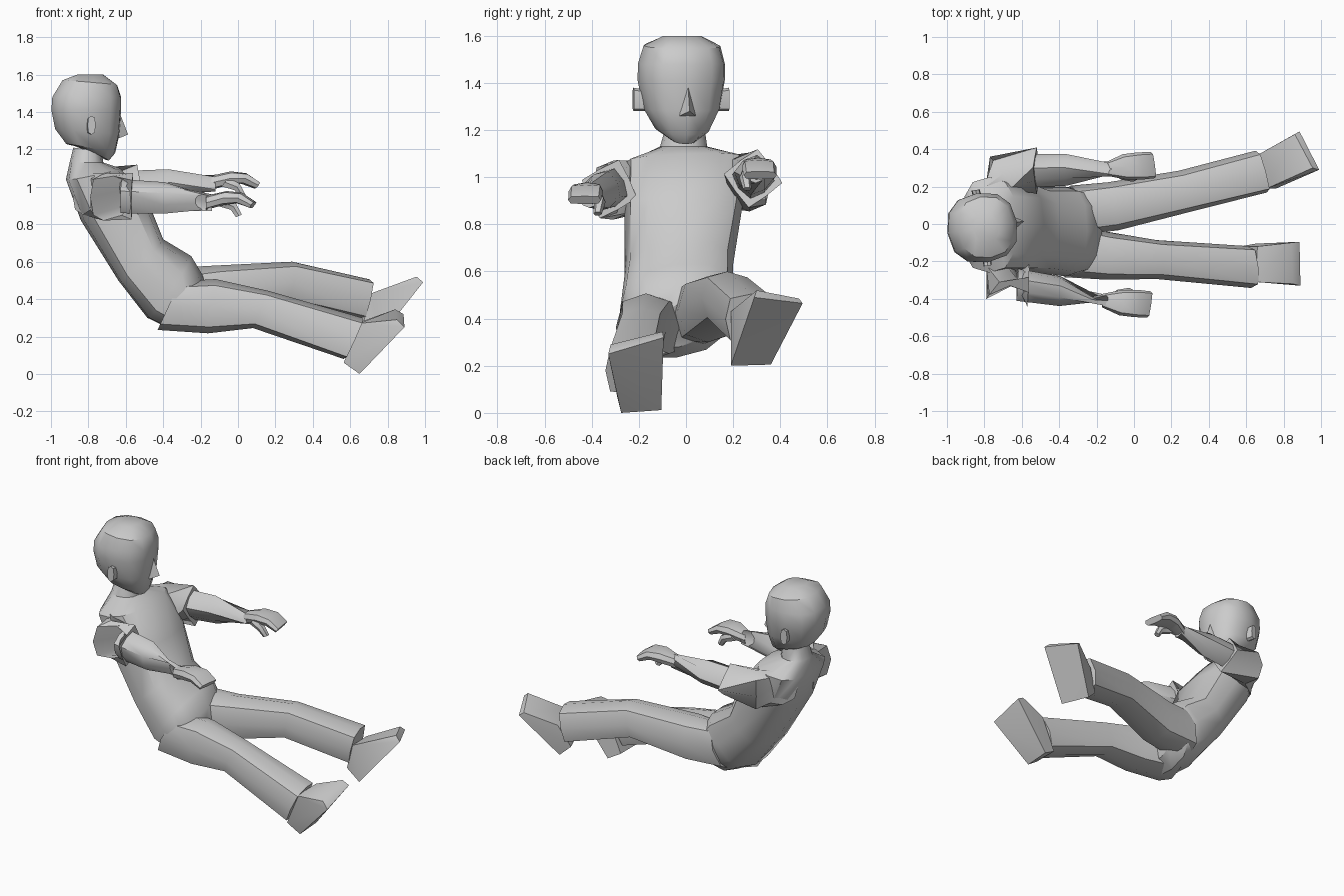
import bpy, bmesh, math
from mathutils import Vector as V


def finish(name, bm, angle=40):
    bmesh.ops.recalc_face_normals(bm, faces=bm.faces)
    me = bpy.data.meshes.new(name)
    bm.to_mesh(me)
    bm.free()
    for f in me.polygons:
        f.use_smooth = True
    me.set_sharp_from_angle(angle=math.radians(angle))
    ob = bpy.data.objects.new(name, me)
    bpy.context.collection.objects.link(ob)
    return ob


def loft(name, rings, n=8, angle=40):
    """Skin rings given as (centre, half-axis u, half-axis v, squareness)."""
    bm = bmesh.new()
    loops = []
    for c, u, v, p in rings:
        loop = []
        for i in range(n):
            a = 2 * math.pi * i / n
            co, si = math.cos(a), math.sin(a)
            x = math.copysign(abs(co) ** (2 / p), co) if abs(co) > 1e-6 else 0
            y = math.copysign(abs(si) ** (2 / p), si) if abs(si) > 1e-6 else 0
            loop.append(bm.verts.new(V(c) + V(u) * x + V(v) * y))
        loops.append(loop)
    for a, b in zip(loops, loops[1:]):
        for i in range(n):
            j = (i + 1) % n
            bm.faces.new((a[i], a[j], b[j], b[i]))
    bm.faces.new(loops[0][::-1])
    bm.faces.new(loops[-1])
    return finish(name, bm, angle)


def hull(name, pts, angle=40):
    bm = bmesh.new()
    for p in pts:
        bm.verts.new(p)
    bmesh.ops.convex_hull(bm, input=bm.verts)
    return finish(name, bm, angle)


def side_ring(back, front, y0, y1, p=2.5, tilt=0.0):
    """Ring from its back and front points (x, z) and its y range."""
    c = ((back[0] + front[0]) / 2, (y0 + y1) / 2, (back[1] + front[1]) / 2)
    v = ((front[0] - back[0]) / 2, 0, (front[1] - back[1]) / 2)
    return c, (0, (y1 - y0) / 2, tilt), v, p


# torso with neck and hips
loft("torso", [
    side_ring((-.88, 1.21), (-.73, 1.19), -.09, .08, 2.2),
    side_ring((-.90, 1.13), (-.72, 1.13), -.11, .09, 2.2),
    side_ring((-.92, 1.04), (-.63, 1.10), -.26, .25, 2.7, .01),
    side_ring((-.84, .82), (-.48, .92), -.26, .24, 2.7, .01),
    side_ring((-.64, .50), (-.40, .72), -.26, .20, 2.7, .02),
    side_ring((-.485, .30), (-.25, .63), -.28, .20, 2.7, .03),
    side_ring((-.35, .235), (-.19, .53), -.26, .18, 2.5, .03),
    side_ring((-.25, .28), (-.17, .46), -.18, .12, 2.2, .03)], 12)

# head, ears and nose share one turned frame
head = [loft("head", [
    side_ring((-.05, .07), (.12, -.01), -.065, .065, 2.2),
    side_ring((-.11, .08), (.155, .03), -.115, .115, 2.3),
    side_ring((-.17, .16), (.178, .13), -.165, .165, 2.4),
    side_ring((-.19, .26), (.187, .26), -.187, .187, 2.4),
    side_ring((-.185, .33), (.187, .33), -.187, .187, 2.4),
    side_ring((-.13, .42), (.165, .395), -.165, .165, 2.4),
    side_ring((-.05, .45), (.09, .45), -.08, .08, 2.3)], 12)]
head.append(hull("nose", [(.17, 0, .27), (.225, 0, .13), (.17, -.035, .11), (.17, .035, .11)]))
for s, name in ((-1, "right_ear"), (1, "left_ear")):
    head.append(loft(name, [((.0, s * .15, .175), (.024, 0, 0), (0, 0, .045), 3),
                            ((-.005, s * .205, .18), (.022, 0, 0), (0, 0, .05), 3)]))
for ob in head:
    ob.location = (-.81, -.02, 1.15)
    ob.rotation_euler.z = math.radians(9)


# sleeves, forearms and hands
def arm(side, s, mid, cuff, u, v, wrist):
    mid, cuff, wrist = V(mid), V(cuff), V(wrist)
    u, v = V(u), V(v)
    loft(side + "_sleeve", [
        ((-.83, s * .17, .965 + (mid.z - .95) * .5), (.055, s * .09, 0), (0, 0, .11), 2.5),
        (mid, (-.07 * 1, s * .09, 0), (0, 0, .125), 2.6),
        (cuff, u, v, 14)], 8)
    elbow = cuff.lerp(wrist, .4) + V((0, 0, .005))
    loft(side + "_forearm", [
        (cuff - V((.06, 0, 0)), u * .85, v * .85, 3.5),
        (elbow, u * .83, v * .83, 2.8),
        (wrist, (0, s * .04, 0), (0, 0, .045), 2.3)], 8)
    loft(side + "_hand", [
        (wrist + V((-.03, 0, 0)), (0, .036, 0), (0, 0, .038), 2.4),
        (wrist + V((.07, s * .01, .025)), (-s * .01, .068, 0), (.01, 0, .038), 3),
        (wrist + V((.15, s * .015, .025)), (-s * .01, .073, 0), (.015, 0, .028), 3.5),
        (wrist + V((.22, s * .02, -.012)), (-s * .01, .07, 0), (.012, 0, .017), 4)], 8)
    loft(side + "_thumb", [
        (wrist + V((.05, -s * .03, .005)), (0, .028, 0), (.02, 0, .025), 2.3),
        (wrist + V((.115, -s * .045, -.02)), (0, .024, 0), (.015, 0, .02), 2.3),
        (wrist + V((.145, -s * .035, -.07)), (0, .018, 0), (.018, 0, .008), 2.3)], 6)


arm("right", -1, (-.72, -.31, .945), (-.565, -.325, .95),
    (.005, .083, .045), (0, -.04, .085), (-.14, -.41, .915))
arm("left", 1, (-.70, .27, .98), (-.52, .285, .995),
    (.01, .055, -.075), (-.01, .075, .055), (-.12, .295, 1.02))

# trouser legs
loft("right_leg", [
    ((-.37, -.14, .365), (0, .145, 0), (.06, 0, .13), 2.5),
    ((-.14, -.17, .362), (0, .128, 0), (.02, 0, .145), 2.6),
    ((.12, -.19, .345), (0, .104, 0), (.04, 0, .10), 2.7),
    ((.615, -.23, .19), (-.01, .112, .01), (.05, 0, .11), 3.5)], 8)
loft("left_leg", [
    ((-.34, .07, .43), (0, .135, .02), (.05, 0, .14), 2.5),
    ((-.11, .095, .44), (-.03, .128, 0), (.0, 0, .14), 2.6),
    ((.27, .175, .49), (-.03, .11, 0), (.02, 0, .11), 2.7),
    ((.68, .28, .397), (-.03, .112, 0), (.025, 0, .108), 3.5)], 8)

# shoes: sole, toe top, ankle, heel back
hull("right_shoe", [
    (.65, -.275, 0), (.65, -.105, .012), (.885, -.095, .32), (.89, -.33, .25),
    (.84, -.10, .345), (.85, -.32, .29), (.66, -.12, .28), (.65, -.31, .27),
    (.565, -.12, .06), (.565, -.29, .06)])
hull("left_shoe", [
    (.76, .19, .20), (.68, .36, .205), (.885, .495, .465), (.99, .29, .49),
    (.955, .30, .52), (.86, .48, .485), (.71, .19, .43), (.68, .38, .41),
    (.67, .19, .27), (.61, .34, .27)])
